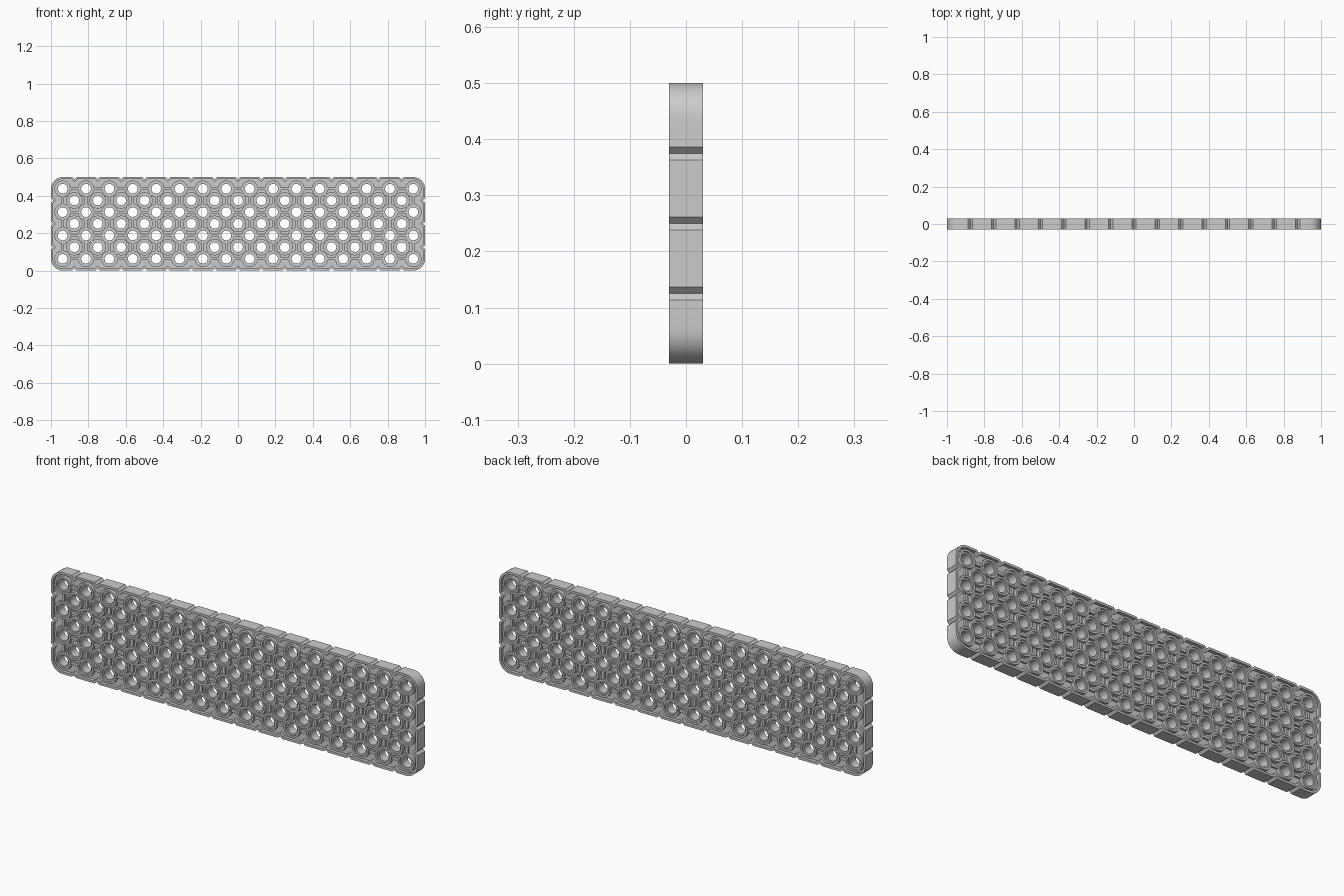
import bpy
from math import cos, sin, pi, tan
from mathutils import Matrix, Vector

if "Cube" in bpy.data.objects:
    bpy.data.objects.remove(bpy.data.objects["Cube"])

P = 0.125            # hole pitch
COLS, ROWS = 16, 4
HALF_T = 0.03        # half thickness of the whole plate
WALL = 0.011         # rim wall thickness
NOTCH = 0.0115       # notch half-width and depth


def circle(c, r, n=24):
    return [(c[0] + r * cos(2 * pi * i / n), c[1] + r * sin(2 * pi * i / n)) for i in range(n)]


def rect(c, w, h):
    return [(c[0] + sx * w / 2, c[1] + sz * h / 2) for sx, sz in ((-1, -1), (1, -1), (1, 1), (-1, 1))]


def outline(inset):
    """Rounded rectangle with V notches between edge holes, offset inward."""
    pts = []
    hx, hz = COLS * P / 2, ROWS * P / 2
    w = NOTCH + inset * tan(pi / 8)
    deep = NOTCH + inset * 2 ** 0.5
    for i in range(4):
        a = i * pi / 2
        d = Vector((cos(a), sin(a)))
        n = Vector((sin(a), -cos(a)))
        half, dist, count = (hx, hz, COLS) if i % 2 == 0 else (hz, hx, ROWS)
        for k in range(1, count):
            s = -half + k * P
            pts += [d * (s - w) + n * (dist - inset),
                    d * s + n * (dist - deep),
                    d * (s + w) + n * (dist - inset)]
        corner = d * (half - P / 2) + n * (dist - P / 2)
        for k in range(9):
            t = k / 8 * pi / 2
            pts.append(corner + (n * cos(t) + d * sin(t)) * (P / 2 - inset))
    return [(p[0], p[1] + hz) for p in pts]


def plate(name, loops, half):
    """Fill nested loops in the xz plane and extrude them symmetrically in y."""
    cu = bpy.data.curves.new(name + "_profile", 'CURVE')
    cu.dimensions = '2D'
    cu.fill_mode = 'BOTH'
    cu.extrude = half
    for pts in loops:
        sp = cu.splines.new('POLY')
        sp.points.add(len(pts) - 1)
        for p, co in zip(sp.points, pts):
            p.co = (co[0], co[1], 0, 1)
        sp.use_cyclic_u = True
    tmp = bpy.data.objects.new(name + "_profile", cu)
    bpy.context.collection.objects.link(tmp)
    deps = bpy.context.evaluated_depsgraph_get()
    me = bpy.data.meshes.new_from_object(tmp.evaluated_get(deps))
    bpy.data.objects.remove(tmp)
    me.transform(Matrix.Rotation(pi / 2, 4, 'X'))
    me.name = name
    ob = bpy.data.objects.new(name, me)
    bpy.context.collection.objects.link(ob)
    bpy.ops.object.select_all(action='DESELECT')
    ob.select_set(True)
    bpy.context.view_layer.objects.active = ob
    # weld caps to sides
    bpy.ops.object.mode_set(mode='EDIT')
    bpy.ops.mesh.select_all(action='SELECT')
    bpy.ops.mesh.remove_doubles(threshold=0.00005)
    bpy.ops.mesh.normals_make_consistent(inside=False)
    bpy.ops.object.mode_set(mode='OBJECT')
    bpy.ops.object.shade_smooth_by_angle(angle=pi / 6)
    return ob


# hole centres: main grid plus the staggered grid between
x0 = -COLS * P / 2
holes = [(x0 + (i + 0.5) * P, (j + 0.5) * P) for i in range(COLS) for j in range(ROWS)]
holes += [(x0 + i * P, j * P) for i in range(1, COLS) for j in range(1, ROWS)]

# thin central web pierced by every hole
plate("web", [outline(0.003)] + [circle(h, 0.026) for h in holes], 0.014)

# outer rim wall
plate("rim", [outline(0), outline(WALL)], HALF_T)

# raised collar around each hole, with a lower inner step
plate("hole_collars", [circle(h, r) for h in holes for r in (0.044, 0.034)], HALF_T)
plate("hole_steps", [circle(h, r) for h in holes for r in (0.036, 0.026)], 0.022)

# short ribs joining neighbouring main holes
ribs = [rect((x0 + i * P, (j + 0.5) * P), 0.044, 0.014) for i in range(1, COLS) for j in range(ROWS)]
ribs += [rect((x0 + (i + 0.5) * P, j * P), 0.014, 0.044) for i in range(COLS) for j in range(1, ROWS)]
plate("ribs", ribs, 0.024)
